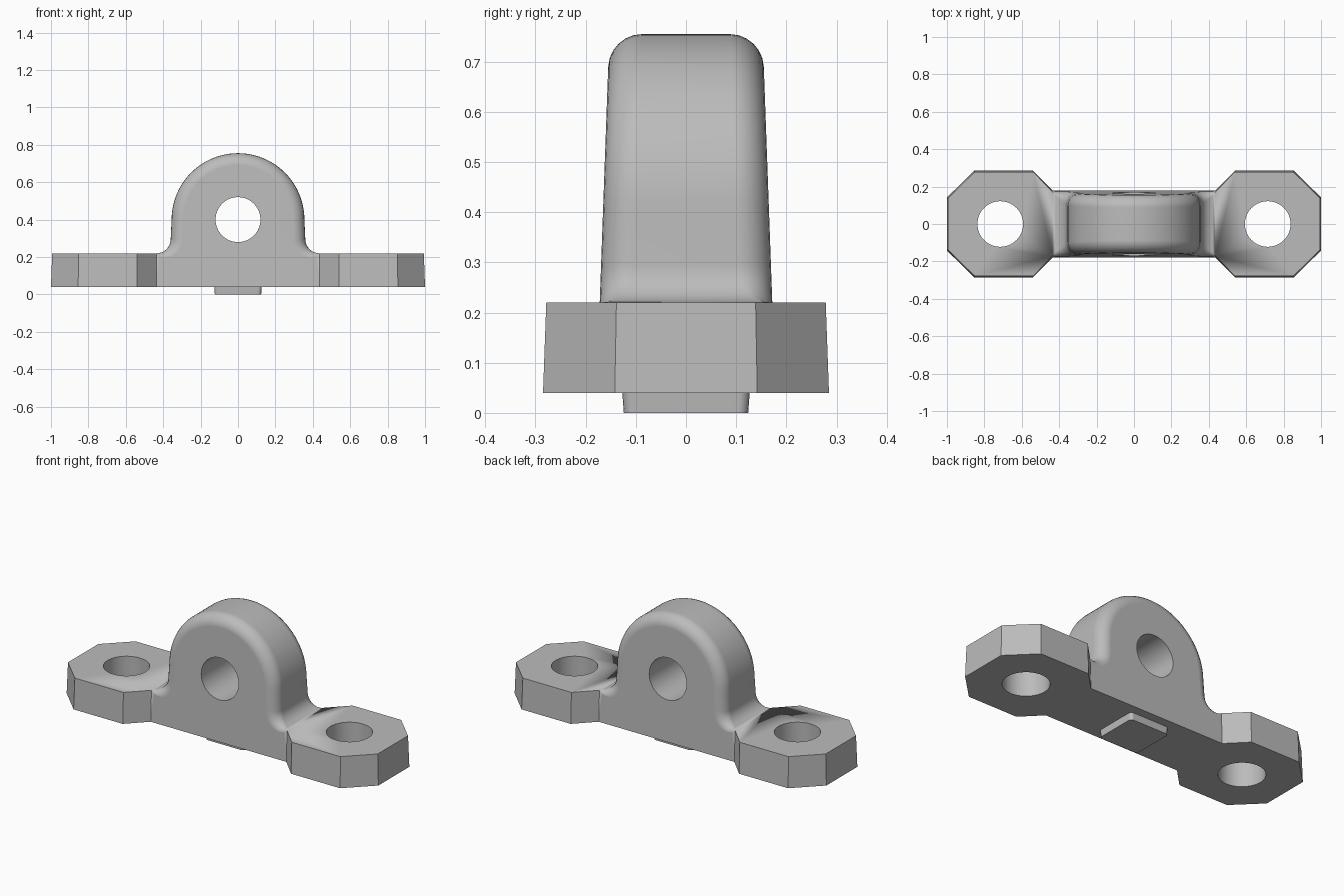
import bpy, bmesh
from math import sin, cos, pi, radians
from mathutils import Matrix

if "Cube" in bpy.data.objects:
    bpy.data.objects.remove(bpy.data.objects["Cube"])

grey = bpy.data.materials.new("plain grey")
grey.use_nodes = True
grey.diffuse_color = (0.5, 0.5, 0.5, 1)
grey.node_tree.nodes["Principled BSDF"].inputs["Base Color"].default_value = (0.5, 0.5, 0.5, 1)

BASE, TOP = 0.04, 0.22      # underside and top of the plate
NECK = 0.435                # where the ears join the centre
AXIS, R = 0.4, 0.355        # centre height and radius of the arch
FILLET, ROUND = 0.075, 0.065


def half_depth(z):
    """Drafted half thickness of the centre web."""
    return 0.1785 - 0.036 * (z - BASE)


def finish(name, bm):
    bmesh.ops.remove_doubles(bm, verts=bm.verts, dist=1e-5)
    bmesh.ops.recalc_face_normals(bm, faces=bm.faces)
    mesh = bpy.data.meshes.new(name)
    bm.to_mesh(mesh)
    bm.free()
    mesh.materials.append(grey)
    obj = bpy.data.objects.new(name, mesh)
    bpy.context.collection.objects.link(obj)
    return obj


def prism(name, low, high, z0, z1):
    """Solid between two matching outlines."""
    bm = bmesh.new()
    a = [bm.verts.new((x, y, z0)) for x, y in low]
    b = [bm.verts.new((x, y, z1)) for x, y in high]
    bm.faces.new(a)
    bm.faces.new(b)
    for i in range(len(a)):
        j = (i + 1) % len(a)
        bm.faces.new((a[i], a[j], b[j], b[i]))
    return finish(name, bm)


def cylinder(name, radius, location, rotation):
    bm = bmesh.new()
    bmesh.ops.create_cone(bm, cap_ends=True, segments=64, radius1=radius,
                          radius2=radius, depth=1.2,
                          matrix=Matrix.Translation(location) @ rotation)
    obj = finish(name, bm)
    obj.hide_render = True
    return obj


def combine(target, other, operation):
    mod = target.modifiers.new("combine", "BOOLEAN")
    mod.operation, mod.solver, mod.object = operation, "EXACT", other
    bpy.context.view_layer.objects.active = target
    bpy.ops.object.modifier_apply(modifier=mod.name)
    bpy.data.objects.remove(other)


# Arch profile: x, z, outward normal, rim rounding
half = [(NECK, BASE, 1, 0, 0)]
for i in range(9):
    a = pi / 2 * i / 8
    half.append((NECK - FILLET * sin(a), TOP + FILLET * (1 - cos(a)),
                 sin(a), cos(a), ROUND * sin(a) ** 0.7 if i else 0))
for i in range(25):
    a = pi / 2 * i / 24
    half.append((R * cos(a), AXIS + R * sin(a), cos(a), sin(a), ROUND))
profile = half + [(-x, z, -nx, nz, r) for x, z, nx, nz, r in reversed(half[:-1])]

# Centre lug with rounded rims
bm = bmesh.new()
rings = []
for x, z, nx, nz, r in profile:
    ring = []
    for side in (-1, 1):
        for k in range(7)[::-side]:
            a = pi / 2 * k / 6
            inset = r * (1 - sin(a))
            pz = z - nz * inset
            y = side * (half_depth(pz) - r * (1 - cos(a)))
            ring.append(bm.verts.new((x - nx * inset, y, pz)))
    rings.append(ring)
for i, ring in enumerate(rings):
    nxt = rings[(i + 1) % len(rings)]
    for k in range(len(ring) - 1):
        bm.faces.new((ring[k], ring[k + 1], nxt[k + 1], nxt[k]))
# front and back flat faces follow the unrounded ends of each section
for pick in (min, max):
    bm.faces.new([pick(ring, key=lambda v: v.co.y) for ring in rings])
bracket = finish("mounting_bracket", bm)

# Octagonal ears with bolt holes
def ear_outline(s, z):
    d = 0.036 * (z - BASE)
    w = half_depth(z)
    side = [(NECK, w), (0.54, 0.285 - d), (0.855 - d / 2, 0.285 - d), (1 - d, 0.142 - d / 2)]
    return [(s * x, y) for x, y in side + [(x, -y) for x, y in reversed(side)]]


for s in (-1, 1):
    ear = prism("ear", ear_outline(s, BASE), ear_outline(s, TOP), BASE, TOP)
    combine(bracket, ear, "UNION")
for s in (-1, 1):
    hole = cylinder("bolt_hole", 0.122, (s * 0.715, 0, 0), Matrix.Identity(4))
    combine(bracket, hole, "DIFFERENCE")
pin_hole = cylinder("pin_hole", 0.12, (0, 0, AXIS), Matrix.Rotation(pi / 2, 4, "X"))
combine(bracket, pin_hole, "DIFFERENCE")

# Locating tab underneath, with rounded corners
def tab_outline(h, r=0.02):
    return [(sx * (h - r) + r * cos(q + t * pi / 8), sy * (h - r) + r * sin(q + t * pi / 8))
            for sx, sy, q in ((1, 1, 0), (-1, 1, pi / 2), (-1, -1, pi), (1, -1, -pi / 2))
            for t in range(5)]


tab = prism("locating_tab", tab_outline(0.124), tab_outline(0.127), 0, BASE)

# Smooth shading with sharp corners kept
for obj in (bracket, tab):
    bpy.ops.object.select_all(action="DESELECT")
    obj.select_set(True)
    bpy.context.view_layer.objects.active = obj
    bpy.ops.object.shade_smooth_by_angle(angle=radians(32))
    weighted = obj.modifiers.new("even shading", "WEIGHTED_NORMAL")
    weighted.keep_sharp = True
